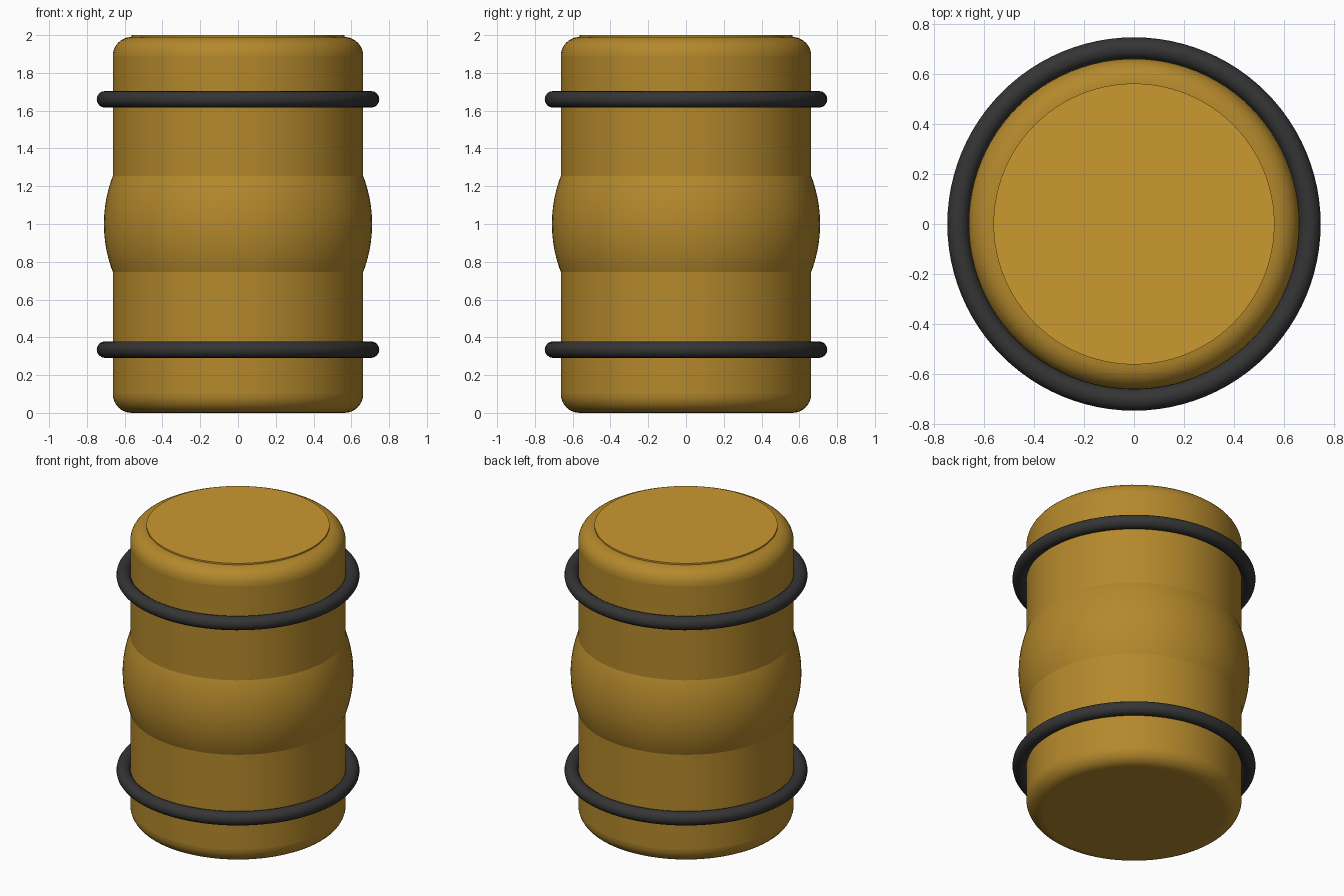
import bpy
import math

cube = bpy.data.objects.get("Cube")
if cube:
    bpy.data.objects.remove(cube, do_unlink=True)


def material(name, color):
    mat = bpy.data.materials.new(name)
    mat.use_nodes = True
    mat.diffuse_color = (*color, 1)
    mat.node_tree.nodes["Principled BSDF"].inputs["Base Color"].default_value = (*color, 1)
    return mat


def finish(name, mat):
    obj = bpy.context.object
    obj.name = name
    obj.data.materials.append(mat)
    bpy.ops.object.shade_smooth_by_angle(angle=math.radians(40))
    return obj


wood = material("amber wood", (0.46, 0.25, 0.025))
lid_wood = material("light amber wood", (0.60, 0.32, 0.03))
iron = material("dark iron", (0.035, 0.035, 0.035))

# Straight body with rounded rims
bpy.ops.mesh.primitive_cylinder_add(vertices=96, radius=0.663, depth=1.99, location=(0, 0, 0.995))
body = finish("barrel_body", wood)
bevel = body.modifiers.new("rounded_rims", "BEVEL")
bevel.width = 0.1
bevel.segments = 8
bevel.limit_method = "ANGLE"

# Bulging middle
bpy.ops.mesh.primitive_uv_sphere_add(segments=96, ring_count=48, radius=0.71, location=(0, 0, 1))
finish("barrel_bulge", wood)

# Flat lid
bpy.ops.mesh.primitive_cylinder_add(vertices=96, radius=0.563, depth=0.04, location=(0, 0, 1.98))
finish("barrel_lid", lid_wood)

# Hoops
for name, z in (("lower_hoop", 0.335), ("upper_hoop", 1.66)):
    bpy.ops.mesh.primitive_torus_add(major_radius=0.704, minor_radius=0.044, major_segments=96,
                                     minor_segments=16, location=(0, 0, z))
    finish(name, iron)
